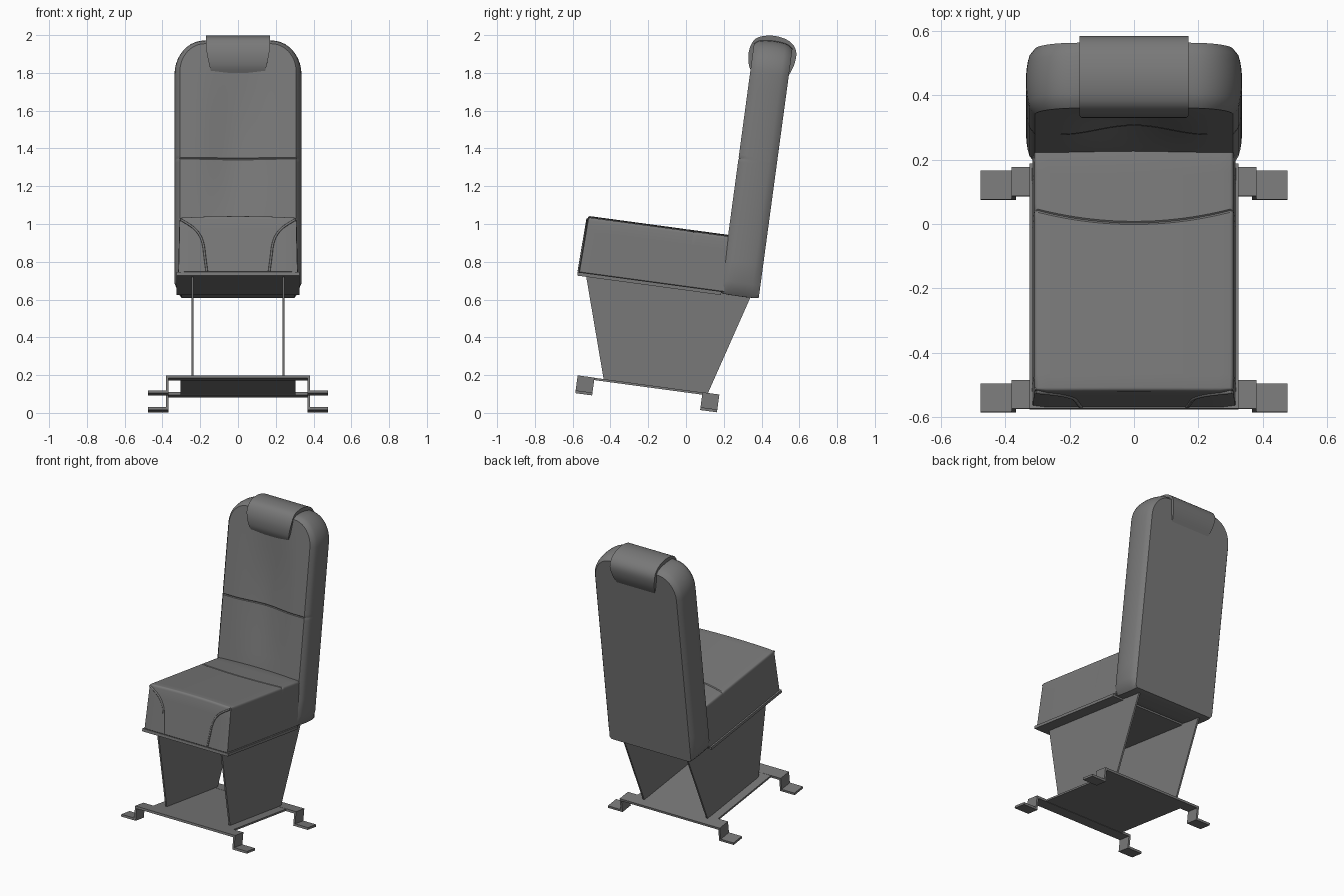
import bpy, bmesh
from math import sin, cos, pi, radians, sqrt
from mathutils import Vector

if "Cube" in bpy.data.objects:
    bpy.data.objects.remove(bpy.data.objects["Cube"])

TILT = radians(-7.7)   # whole chair leans back
GREY = bpy.data.materials.new("dark_grey")
GREY.diffuse_color = (.19, .19, .19, 1)
GREY.use_nodes = True
GREY.node_tree.nodes["Principled BSDF"].inputs["Base Color"].default_value = GREY.diffuse_color


def place(name, data):
    data.materials.append(GREY)
    ob = bpy.data.objects.new(name, data)
    bpy.context.collection.objects.link(ob)
    ob.rotation_euler = (TILT, 0, 0)
    return ob


def finish(name, bm, smooth=True):
    bmesh.ops.recalc_face_normals(bm, faces=bm.faces)
    me = bpy.data.meshes.new(name)
    bm.to_mesh(me)
    bm.free()
    ob = place(name, me)
    if smooth:
        bpy.ops.object.select_all(action='DESELECT')
        ob.select_set(True)
        bpy.context.view_layer.objects.active = ob
        bpy.ops.object.shade_smooth_by_angle(angle=radians(32))
    return ob


def prism(name, profile, xs, smooth=False):
    """Side profile (y, z) spanned between the two x values given by xs(z)."""
    bm = bmesh.new()
    a, b = [[bm.verts.new((xs(z)[k], y, z)) for y, z in profile] for k in (0, 1)]
    bm.faces.new(a)
    bm.faces.new(b)
    n = len(profile)
    for i in range(n):
        bm.faces.new((a[i], a[(i + 1) % n], b[(i + 1) % n], b[i]))
    return finish(name, bm, smooth)


def box(name, x, y, z):
    prism(name, [(y[0], z[0]), (y[1], z[0]), (y[1], z[1]), (y[0], z[1])], lambda q: x)


def cushion(name, rows, cols, face, rear, ts, bulge):
    """Two point grids joined by a bulging border."""
    bm = bmesh.new()

    def grid(f):
        g = [[bm.verts.new(f(i, 2 * j / (cols - 1) - 1)) for j in range(cols)] for i in range(rows)]
        for i in range(rows - 1):
            for j in range(cols - 1):
                bm.faces.new((g[i][j], g[i][j + 1], g[i + 1][j + 1], g[i + 1][j]))
        return (g[0][:-1] + [r[-1] for r in g[:-1]] + g[-1][:0:-1] + [r[0] for r in g[:0:-1]])

    A, B = grid(face), grid(rear)
    n = len(A)
    mid = sum((v.co for v in A), Vector()) / n
    out = []
    for i in range(n):
        d = (A[(i + 1) % n].co - A[i - 1].co).cross(B[i].co - A[i].co).normalized()
        out.append(d if d.dot(A[i].co - mid) > 0 else -d)
    prev = A
    for t in ts[1:]:
        cur = B if t == 1 else [bm.verts.new(A[i].co.lerp(B[i].co, t) + out[i] * bulge(t, A[i].co))
                                for i in range(n)]
        for i in range(n):
            k = (i + 1) % n
            bm.faces.new((prev[i], prev[k], cur[k], cur[i]))
        prev = cur
    return finish(name, bm)


# Backrest: rounded top corners, hollowed front with a cross seam
SEAM = 1.373
zs = [.72 + .11 * k for k in range(6)] + [SEAM + d for d in (-.02, -.005, 0, .005, .02)]
zs += [1.47 + .09 * k for k in range(4)]
outline = [(.297, .655), (.308, .67)] + [(.308, z) for z in zs]
outline += [(.178 + .13 * cos(a), 1.835 + .15 * sin(a)) for a in [pi / 2 * k / 10 for k in range(11)]]


def back_point(i, s, y):
    hw, z = outline[i]
    return Vector((hw * s, y, z + (.01 * (1 - s * s) if i == len(outline) - 1 else 0)))


def back_front(i, s):
    p = back_point(i, s, .095)
    hollow = cos(pi / 2 * min(1, abs(p.x) / .23)) ** 2
    p.y += .03 * hollow * max(0, sin(pi * max(0, p.z - .92) / 1.06)) ** 1.2 if p.z < 1.98 else 0
    if abs(p.z - SEAM) < .001:
        p.y += .004
    return p


cushion("backrest", len(outline), 25, back_front, lambda i, s: back_point(i, s, .30),
        [k / 10 for k in range(11)],
        lambda t, p: (.006 if p.z < .69 else .028) * sqrt(max(0, 1 - (2 * t - 1) ** 2)))

# Seat cushion: crowned top with a curved seam
SEAT_SEAM = -.127
ys = [-.642, -.6, -.5, -.4, -.3, -.2, -.15, SEAT_SEAM - .005, SEAT_SEAM, SEAT_SEAM + .005, -.1, -.05, .02, .11]


def seat_top(i, s):
    y = ys[i]
    groove = .004 if y == SEAT_SEAM else 0
    y += .04 * s * s * max(0, 1 - abs(y - SEAT_SEAM) / .24)
    return Vector((.298 * s, y, .956 + .008 * (1 - s * s) - groove))


def seat_bottom(i, s):
    return Vector((.305 * s, ys[i] - .01 * (i == 0), .655))


cushion("seat", len(ys), 21, seat_top, seat_bottom,
        [0, .004, .012, .025, .05, .25, .5, .75, .97, 1],
        lambda t, p: .012 * sqrt(1 - (1 - min(t / .05, 1)) ** 2))

# Piping on the seat front
for side, label in ((-1, "left"), (1, "right")):
    cu = bpy.data.curves.new(label + "_seat_piping", 'CURVE')
    cu.dimensions = '3D'
    cu.bevel_depth = .006
    cu.bevel_resolution = 2
    pts = [(.305, .945), (.27, .925), (.22, .89), (.185, .83), (.175, .74), (.165, .665)]
    sp = cu.splines.new('NURBS')
    sp.points.add(len(pts) - 1)
    for q, (x, z) in zip(sp.points, pts):
        q.co = (side * x, -.654 - .01 * (.956 - z) / .3, z, 1)
    sp.use_endpoint_u = True
    sp.order_u = 3
    place(label + "_seat_piping", cu)

# Headrest wrapped over the top of the backrest
ctrl = [(.105, 1.83), (.083, 1.87), (.073, 1.93), (.083, 1.985), (.113, 2.022), (.18, 2.04),
        (.25, 2.034), (.30, 2.008), (.324, 1.965), (.32, 1.90), (.297, 1.835)]
prof = []
for i in range(len(ctrl) - 1):   # smooth the profile
    p0, p1, p2, p3 = [Vector(ctrl[min(max(k, 0), len(ctrl) - 1)]) for k in range(i - 1, i + 3)]
    for t in (0, .25, .5, .75):
        prof.append(tuple(.5 * (2 * p1 + (p2 - p0) * t + (2 * p0 - 5 * p1 + 4 * p2 - p3) * t * t
                                + (3 * p1 - p0 - 3 * p2 + p3) * t ** 3)))
prof.append(ctrl[-1])


def head_width(z):
    w = .138 + .032 * min(1, max(0, (z - 1.83) / .13)) ** .7
    return (-w, w)


prism("headrest", prof, head_width, True)

# Seat pan and pedestal side panels
box("seat_pan", (-.325, .325), (-.668, .1), (.643, .662))
for side, label in ((-1, "left"), (1, "right")):
    prism(label + "_pedestal_panel", [(-.622, .65), (-.455, .115), (.10, .115), (.257, .655)],
          lambda z, s=side: (s * .235, s * .246))

# Floor plate, cross bars and stepped feet
box("floor_plate", (-.305, .305), (-.55, .117), (.107, .119))
for y, label in ((-.55, "front"), (.117, "rear")):
    span = (y - .045, y + .045)
    box(label + "_cross_bar", (-.38, .38), span, (.105, .12))
    for side, hand in ((-1, "left"), (1, "right")):
        box(f"{label}_{hand}_bracket", (side * .367, side * .38), span, (.025, .12))
        box(f"{label}_{hand}_foot", (side * .367, side * .477), span, (.025, .04))
